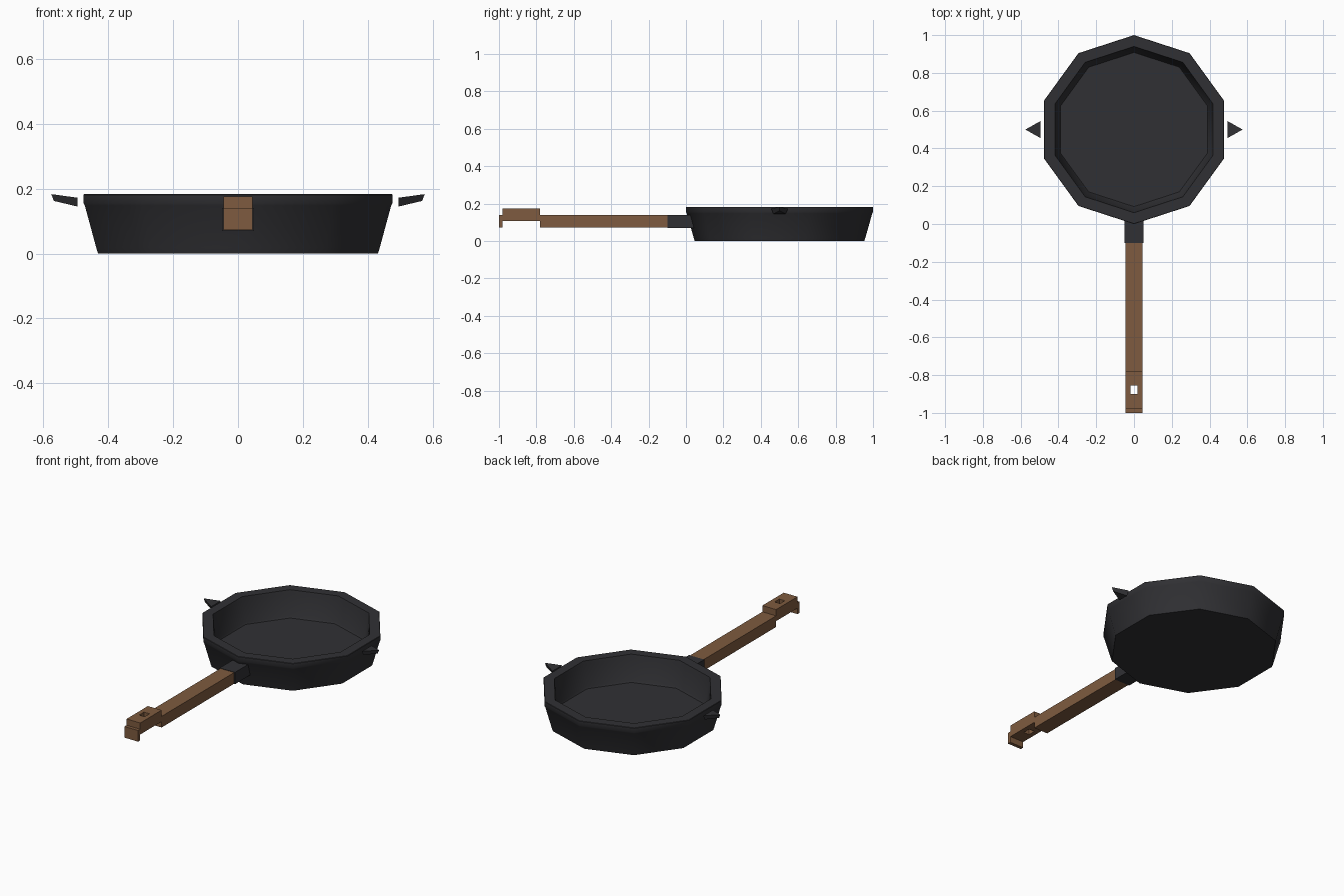
import bpy, bmesh, math

if "Cube" in bpy.data.objects:
    bpy.data.objects.remove(bpy.data.objects["Cube"])

def material(name, rgb):
    m = bpy.data.materials.new(name)
    m.diffuse_color = (*rgb, 1)
    m.use_nodes = True
    m.node_tree.nodes["Principled BSDF"].inputs["Base Color"].default_value = m.diffuse_color
    return m

IRON = material("cast_iron", (0.03, 0.03, 0.034))
WOOD = material("wood", (0.21, 0.105, 0.05))

def finish(name, bm, mat, smooth=False):
    bmesh.ops.recalc_face_normals(bm, faces=bm.faces)
    me = bpy.data.meshes.new(name)
    bm.to_mesh(me)
    bm.free()
    ob = bpy.data.objects.new(name, me)
    bpy.context.collection.objects.link(ob)
    me.materials.append(mat)
    bpy.ops.object.select_all(action='DESELECT')
    ob.select_set(True)
    bpy.context.view_layer.objects.active = ob
    if smooth:
        bpy.ops.object.shade_smooth_by_angle(angle=math.radians(40))
    return ob

def loft(name, rings, mat, smooth=False):
    """Join equal-length rings of points with quads and cap both ends."""
    bm = bmesh.new()
    vs = [[bm.verts.new(p) for p in r] for r in rings]
    n = len(vs[0])
    for a, b in zip(vs, vs[1:]):
        for i in range(n):
            j = (i + 1) % n
            bm.faces.new((a[i], a[j], b[j], b[i]))
    bm.faces.new(vs[0])
    bm.faces.new(vs[-1])
    return finish(name, bm, mat, smooth)

def extrude_x(name, profile, half, mat):
    """Extrude a (y, z) side profile across x."""
    return loft(name, [[(x, y, z) for y, z in profile] for x in (-half, half)], mat)

# Pan: ten-sided bowl with rim and inner floor
def ring(r, z, sides=10):
    return [(r * math.sin(i * math.tau / sides), 0.5 + r * math.cos(i * math.tau / sides), z)
            for i in range(sides)]

profile = [(0.453, 0), (0.459, 0.018), (0.496, 0.148), (0.5, 0.155), (0.5, 0.181),
           (0.498, 0.183), (0.44, 0.183), (0.436, 0.165), (0.414, 0.04), (0.408, 0.03)]
loft("pan", [ring(r, z) for r, z in profile], IRON, smooth=True)

# Small wedge-shaped side grips, tilted upward
for side, s in (("left", -1), ("right", 1)):
    top = [(0.495, 0.455, 0.172), (0.495, 0.545, 0.172), (0.575, 0.5, 0.183)]
    low = [(0.495, 0.468, 0.145), (0.495, 0.532, 0.145), (0.567, 0.5, 0.162)]
    loft(side + "_grip", [[(s * x, y, z) for x, y, z in r] for r in (low, top)], IRON)

# Iron collar between pan and handle
extrude_x("collar", [(-0.1, 0.07), (-0.1, 0.14), (0.05, 0.14), (0.05, 0.07)], 0.05, IRON)

# Wooden handle with raised end block and end plate
handle = extrude_x("handle", [
    (-0.1, 0.072), (-0.1, 0.138), (-0.78, 0.138), (-0.78, 0.175), (-0.98, 0.175),
    (-0.98, 0.138), (-1, 0.138), (-1, 0.072), (-0.98, 0.072), (-0.98, 0.107),
    (-0.78, 0.107), (-0.78, 0.072)], 0.045, WOOD)

# Hanging hole cut through the end block
cutter = extrude_x("hole_cutter", [(-0.9, 0), (-0.9, 0.3), (-0.855, 0.3), (-0.855, 0)], 0.018, WOOD)
cutter.hide_render = True
mod = handle.modifiers.new("hanging_hole", 'BOOLEAN')
mod.operation = 'DIFFERENCE'
mod.solver = 'EXACT'
mod.object = cutter
bpy.context.view_layer.objects.active = handle
bpy.ops.object.modifier_apply(modifier=mod.name)
bpy.data.objects.remove(cutter)
